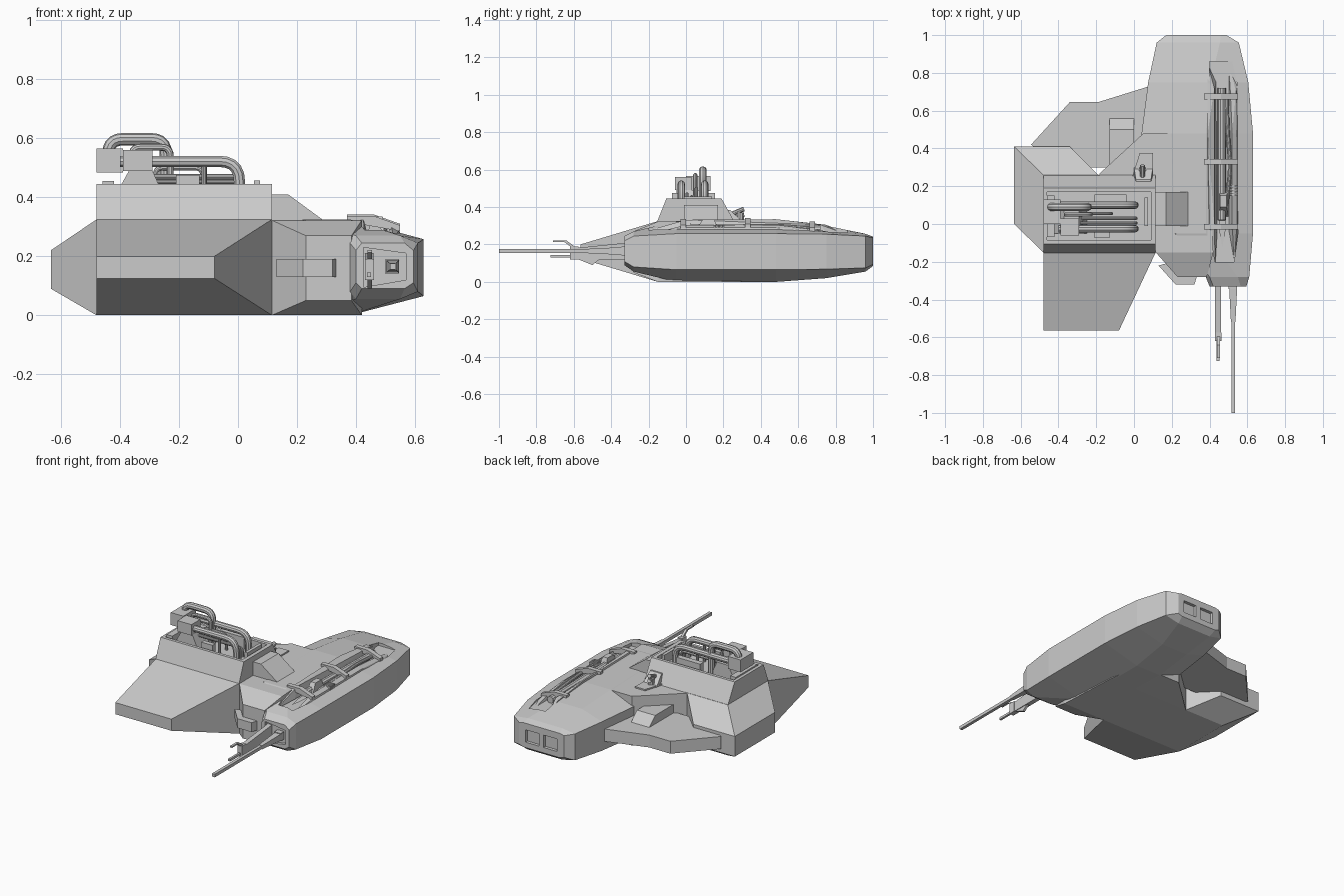
import bpy, bmesh, math
from mathutils import Vector

if "Cube" in bpy.data.objects:
    bpy.data.objects.remove(bpy.data.objects["Cube"])


def finish(name, bm):
    bmesh.ops.recalc_face_normals(bm, faces=bm.faces)
    me = bpy.data.meshes.new(name)
    bm.to_mesh(me)
    bm.free()
    ob = bpy.data.objects.new(name, me)
    bpy.context.collection.objects.link(ob)
    return ob


def hull(name, pts):
    """Convex solid around points."""
    bm = bmesh.new()
    for p in pts:
        bm.verts.new(p)
    r = bmesh.ops.convex_hull(bm, input=bm.verts)
    bmesh.ops.delete(bm, geom=[v for v in bm.verts if not v.link_faces], context='VERTS')
    bmesh.ops.dissolve_limit(bm, angle_limit=0.02, verts=bm.verts, edges=bm.edges)
    return finish(name, bm)


def rect(x0, x1, y0, y1, z):
    return [(x, y, z) for x in (x0, x1) for y in (y0, y1)]


def box(name, x0, x1, y0, y1, z0, z1):
    return hull(name, rect(x0, x1, y0, y1, z0) + rect(x0, x1, y0, y1, z1))


def prism(name, outline, z0, z1):
    """Extruded outline in plan."""
    bm = bmesh.new()
    f = bm.faces.new([bm.verts.new((x, y, z0)) for x, y in outline])
    r = bmesh.ops.extrude_face_region(bm, geom=[f])
    bmesh.ops.translate(bm, vec=(0, 0, z1 - z0),
                        verts=[v for v in r['geom'] if isinstance(v, bmesh.types.BMVert)])
    return finish(name, bm)


def loft(name, rings):
    bm = bmesh.new()
    rows = [[bm.verts.new(p) for p in r] for r in rings]
    n = len(rows[0])
    for a, b in zip(rows, rows[1:]):
        for i in range(n):
            bm.faces.new((a[i], a[(i + 1) % n], b[(i + 1) % n], b[i]))
    bm.faces.new(rows[0])
    bm.faces.new(rows[-1])
    return finish(name, bm)


def cut(ob, cutter):
    m = ob.modifiers.new("cut", 'BOOLEAN')
    m.operation, m.solver, m.object = 'DIFFERENCE', 'EXACT', cutter
    bpy.context.view_layer.objects.active = ob
    bpy.ops.object.modifier_apply(modifier=m.name)
    bpy.data.objects.remove(cutter)


def pipe(name, pts, r, bend=0.05):
    """Round tube with rounded corners."""
    P = [Vector(p) for p in pts]
    path = [P[0]]
    for a, b, c in zip(P, P[1:], P[2:]):
        s, e = b + (a - b).normalized() * bend, b + (c - b).normalized() * bend
        path += [s.lerp(b, t / 5).lerp(b.lerp(e, t / 5), t / 5) for t in range(6)]
    path.append(P[-1])
    cu = bpy.data.curves.new(name, 'CURVE')
    cu.dimensions, cu.bevel_depth, cu.bevel_resolution, cu.use_fill_caps = '3D', r, 3, True
    sp = cu.splines.new('POLY')
    sp.points.add(len(path) - 1)
    for q, p in zip(sp.points, path):
        q.co = (*p, 1)
    ob = bpy.data.objects.new(name, cu)
    bpy.context.collection.objects.link(ob)
    bpy.ops.object.select_all(action='DESELECT')
    ob.select_set(True)
    bpy.context.view_layer.objects.active = ob
    bpy.ops.object.convert(target='MESH')
    bpy.ops.object.shade_smooth_by_angle()


# long right hull: y, left, right, bottom, side low, side high, top, left inset, right inset
secs = [(-.33, .40, .595, .09, .11, .22, .245, .02, .03),
        (-.28, .38, .61, .055, .08, .245, .27, .02, .06),
        (-.05, .10, .63, 0, .065, .258, .325, .12, .25),
        (.48, .04, .63, 0, .065, .258, .325, .16, .25),
        (.75, .075, .605, .02, .068, .255, .30, .14, .2),
        (.96, .12, .555, .055, .075, .245, .257, .09, .1),
        (1.0, .17, .49, .085, .095, .235, .242, .03, .03)]
main_hull = loft("main_hull", [[(l, y, a), (l, y, b), (l + i, y, t), (r - j, y, t),
                                (r, y, b), (r, y, a), (r - j, y, o), (l + i, y, o)]
                               for y, l, r, o, a, b, t, i, j in secs])
# recesses: top trench, front gun panel, two rear ports
cut(main_hull, hull("trench_cut", [(x, y, z) for z in (.26, .4) for x, y in
    ((.43, -.2), (.53, -.2), (.55, -.05), (.545, .75), (.52, .86), (.4, .86), (.40, -.05))]))
cut(main_hull, hull("panel_cut", [(x, y, z) for y in (-.4, -.31) for x, z in
    ((.425, .095), (.57, .12), (.57, .21), (.425, .23))]))
for x in (.22, .35):
    cut(main_hull, box("port_cut", x, x + .095, .98, 1.1, .12, .2))

# centre body joining both hulls
loft("centre_body", [[(a, y, o), (b, y, o), (b, y, t), (a, y, t)] for y, a, b, o, t in
     ((-.28, .23, .385, .05, .27), (-.15, .115, .42, 0, .322),
      (.26, -.19, .4, 0, .323), (.48, .05, .36, .005, .323))])
prism("front_bracket", [(.13, -.22), (.22, -.32), (.32, -.32), (.335, -.27), (.2, -.2)], .13, .19)

# left hull: wedge nose and flared outer flank
hull("left_hull_nose", [(x, -.565, z) for x in (-.48, -.08) for z in (.125, .2)]
     + rect(-.48, .115, -.15, .2, 0) + rect(-.48, .115, -.15, .2, .325)
     + rect(-.48, -.19, .2, .26, 0) + rect(-.48, -.19, .2, .26, .325))
hull("left_hull_flank", rect(-.48, -.19, -.15, .26, 0) + rect(-.48, -.19, -.15, .26, .325)
     + [(x, y, z) for x, y in ((-.635, 0), (-.635, .41), (-.34, .41)) for z in (.09, .22)])

# rear deck with wedge housing
prism("rear_deck", [(-.545, .42), (-.34, .645), (-.19, .645), (.1, .735), (.1, .3), (-.4, .3)], .12, .2)
hull("deck_wedge", rect(-.13, 0, .3, .57, .19) + rect(-.13, 0, .3, .5, .255))

# tower with open top well
tower = hull("tower", rect(-.48, .115, -.155, .26, .32) + rect(-.48, .115, -.105, .19, .446))
cut(tower, box("well_cut", -.46, .09, -.085, .17, .40, .6))
hull("tower_side_wedge", [(x, y, z) for y in (-.01, .17) for x, z in
     ((.1, .32), (.1, .41), (.17, .41), (.29, .322))])

# tower machinery: blocks and pipe loops
box("engine_block", -.48, -.39, 0, .13, .485, .565)
box("engine_block_front", -.39, -.29, -.06, .03, .49, .56)
hull("block_base", rect(-.42, -.25, -.05, .1, .40) + rect(-.37, -.29, -.05, .1, .49))
box("well_box", -.21, -.04, .12, .155, .40, .475)
box("well_edge_box", -.21, -.13, -.075, -.045, .40, .475)
box("well_end_box", .055, .075, -.01, .14, .40, .457)
box("well_plate", -.46, -.42, -.07, .15, .40, .455)
pipe("upper_loop", [(-.44, .09, .53), (-.44, .09, .597), (-.245, .09, .597), (-.245, .09, .40)], .021)
for y in (-.025, .1):
    pipe("long_pipe", [(-.40, y, .522), (.005, y, .522), (.005, y, .40)], .02, .07)
for y, z, a, b in ((.055, .50, -.28, -.12), (.03, .455, -.36, .01), (.005, .47, -.3, .01)):
    pipe("thin_pipe", [(a, y, .40), (a, y, z), (b, y, z), (b, y, .40)], .009, .025)
pipe("thin_loop", [(-.36, .05, .5), (-.36, .05, .57), (-.23, .05, .57), (-.23, .05, .42)], .012, .03)
pipe("pipe_post", [(-.115, -.025, .40), (-.115, -.025, .51)], .009)

# lamp station behind the tower
hull("lamp_base", [(x, y, z) for x, y in ((-.02, .215), (.1, .215), (.1, .375), (.03, .375)) for z in (.31, .332)])
hull("lamp_back", rect(.0, .1, .22, .30, .325) + rect(.01, .09, .21, .235, .385))
for z in (.345, .375):
    pipe("lamp_barrel", [(.045, .25, z - .01), (.045, .31, z + .015)], .013)
pipe("lamp_stem", [(.045, .29, .32), (.045, .29, .37)], .02)

# trench rails, tube, clamps and wedge
hull("inner_rail", [(.43, -.22, .27), (.39, -.05, .29), (.44, -.05, .27), (.385, .87, .25), (.435, .76, .25),
     (.39, .75, .305), (.425, .72, .305), (.40, .0, .332), (.425, .0, .332), (.39, .48, .335)])
hull("outer_rail", [(.53, -.22, .25), (.555, -.05, .25), (.50, -.05, .25), (.50, .87, .245), (.55, .75, .25),
     (.51, .7, .28), (.54, .7, .275), (.545, .0, .29), (.52, .0, .305), (.545, .48, .29), (.52, .48, .305)])
pipe("trench_tube", [(.465, .72, .28), (.465, .02, .29)], .022)
pipe("trench_hose", [(.49, .68, .285), (.495, .5, .30), (.51, .3, .30), (.49, .1, .28)], .011)
for y, z in ((.675, .29), (.33, .31), (-.015, .305)):
    hull("cross_clamp", [(x, y + d, z + h + k) for d in (-.015, .015) for k in (0, .02)
                         for x, h in ((.37, .012), (.46, .012), (.55, -.02))])
hull("trench_wedge", rect(.45, .5, .04, .18, .26) + rect(.455, .49, .09, .15, .335))
for y in (.15, .165, .18, .195):
    box("vent_rib", .505, .55, y, y + .008, .26, .305)
hull("tube_tip", rect(.45, .485, -.03, .04, .27) + [(.467, -.12, .265)])

# main cannon
box("cannon_mount", .5, .545, -.345, -.29, .14, .19)
hull("cannon_root", [(x, y, z) for y, w, h in ((-.32, .022, .022), (-.52, .012, .012))
     for x in (.525 - w, .525 + w) for z in (.165 - h, .165 + h)])
box("cannon_barrel", .515, .535, -1, -.5, .155, .175)

# secondary gun with sight and lower barrel
hull("gun_body", [(x, y, z) for y, a, b in ((-.31, .12, .21), (-.6, .12, .18))
     for x in (.43, .46) for z in (a, b)])
box("gun_collar", .43, .462, -.62, -.575, .12, .19)
box("gun_barrel", .438, .452, -.725, -.58, .13, .145)
hull("gun_sight", [(x, y, z) for x in (.44, .455) for y, z in
     ((-.71, .213), (-.71, .222), (-.64, .213), (-.64, .222))])
hull("sight_arm", [(x, y, z) for x in (.44, .455) for y, z in
     ((-.65, .213), (-.64, .222), (-.6, .175), (-.59, .185))])
hull("gun_fin", [(x, y, z) for x in (.44, .455) for y, z in ((-.6, .13), (-.45, .13), (-.5, .09))])
